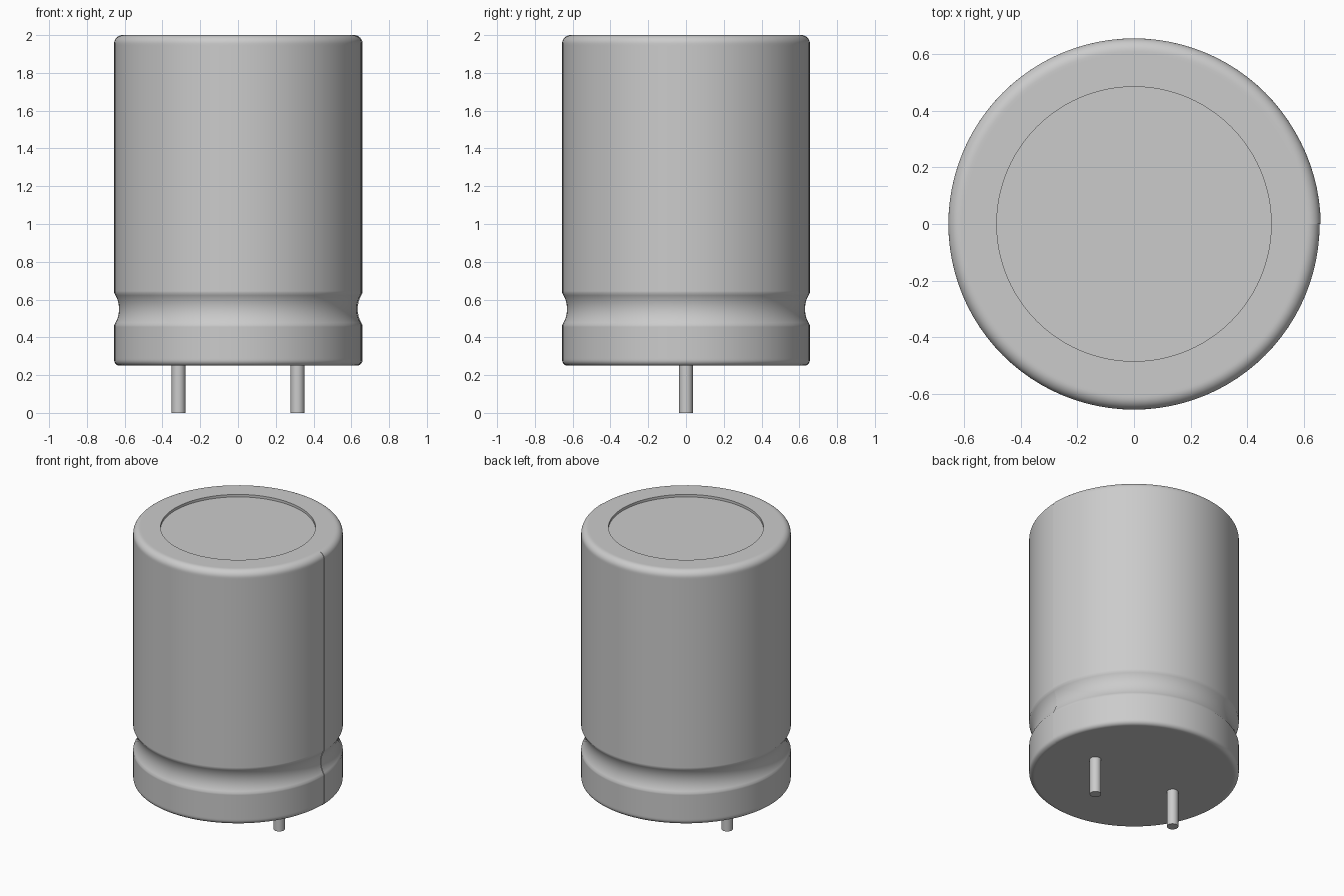
import bpy
import bmesh
import math

cube = bpy.data.objects.get("Cube")
if cube:
    bpy.data.objects.remove(cube, do_unlink=True)

R, BOTTOM, TOP = 0.656, 0.25, 2.0
RIM, RECESS = 0.485, 0.017
SEGMENTS = 96
FLAP, FLAP_ANGLE = 0.004, math.radians(30)

grey = bpy.data.materials.new("light grey")
grey.use_nodes = True
grey.diffuse_color = (0.6, 0.6, 0.6, 1)
grey.node_tree.nodes["Principled BSDF"].inputs["Base Color"].default_value = (0.6, 0.6, 0.6, 1)


def finish(obj):
    obj.data.materials.append(grey)
    bpy.ops.object.select_all(action="DESELECT")
    obj.select_set(True)
    bpy.context.view_layer.objects.active = obj
    bpy.ops.object.shade_smooth_by_angle(angle=math.radians(40))


def cylinder(name, radius, z0, z1, x=0, sides=SEGMENTS):
    bpy.ops.mesh.primitive_cylinder_add(vertices=sides, radius=radius, depth=z1 - z0,
                                        location=(x, 0, (z0 + z1) / 2))
    obj = bpy.context.object
    obj.name = name
    finish(obj)


def arc(cr, cz, radius, start, end, steps):
    angles = [math.radians(start + (end - start) * i / steps) for i in range(steps + 1)]
    return [(cr + radius * math.cos(a), cz + radius * math.sin(a)) for a in angles]


# Sleeve profile: rounded bottom edge, crimped groove, rounded top edge, inner rim
bottom_round, top_round = 0.03, 0.045
groove_z, groove_half, groove_depth = 0.55, 0.085, 0.026
groove_r = (groove_half ** 2 + groove_depth ** 2) / (2 * groove_depth)
sweep = math.degrees(math.asin(groove_half / groove_r))
profile = [(R - bottom_round - 0.01, BOTTOM)]
profile += arc(R - bottom_round, BOTTOM + bottom_round, bottom_round, -90, 0, 6)
profile += [(R, BOTTOM + 0.04), (R, groove_z - groove_half - 0.01)]
profile += arc(R - groove_depth + groove_r, groove_z, groove_r, 180 + sweep, 180 - sweep, 12)
profile += [(R, groove_z + groove_half + 0.01), (R, TOP - top_round - 0.01)]
profile += arc(R - top_round, TOP - top_round, top_round, 0, 90, 8)
profile += [(R - top_round - 0.01, TOP), (RIM, TOP), (RIM, TOP - RECESS - 0.01)]

# Sleeve: revolved profile whose overlapping end leaves a small step at the seam
bm = bmesh.new()
columns = []
for i in range(SEGMENTS + 1):
    a = 2 * math.pi * i / SEGMENTS
    lift = FLAP * max(0, 1 - a / FLAP_ANGLE)
    columns.append([])
    for k, (r, z) in enumerate(profile):
        rr = r + lift if 0 < k < len(profile) - 2 else r
        columns[-1].append(bm.verts.new((rr * math.cos(a), rr * math.sin(a), z)))
for i, left in enumerate(columns):
    right = columns[(i + 1) % len(columns)]
    for k in range(len(profile) - 1):
        bm.faces.new((left[k], right[k], right[k + 1], left[k + 1]))
bmesh.ops.remove_doubles(bm, verts=bm.verts, dist=0.00001)
bmesh.ops.recalc_face_normals(bm, faces=bm.faces)
mesh = bpy.data.meshes.new("sleeve")
bm.to_mesh(mesh)
bm.free()
sleeve = bpy.data.objects.new("sleeve", mesh)
bpy.context.collection.objects.link(sleeve)
finish(sleeve)

# Can inside the sleeve: shows as the recessed top and the flat base
cylinder("can", R - bottom_round - 0.01, BOTTOM, TOP - RECESS)

# Two terminal pins
for side, x in (("left", 0.315), ("right", -0.315)):
    cylinder(side + "_pin", 0.036, 0, BOTTOM + 0.02, x, 32)
